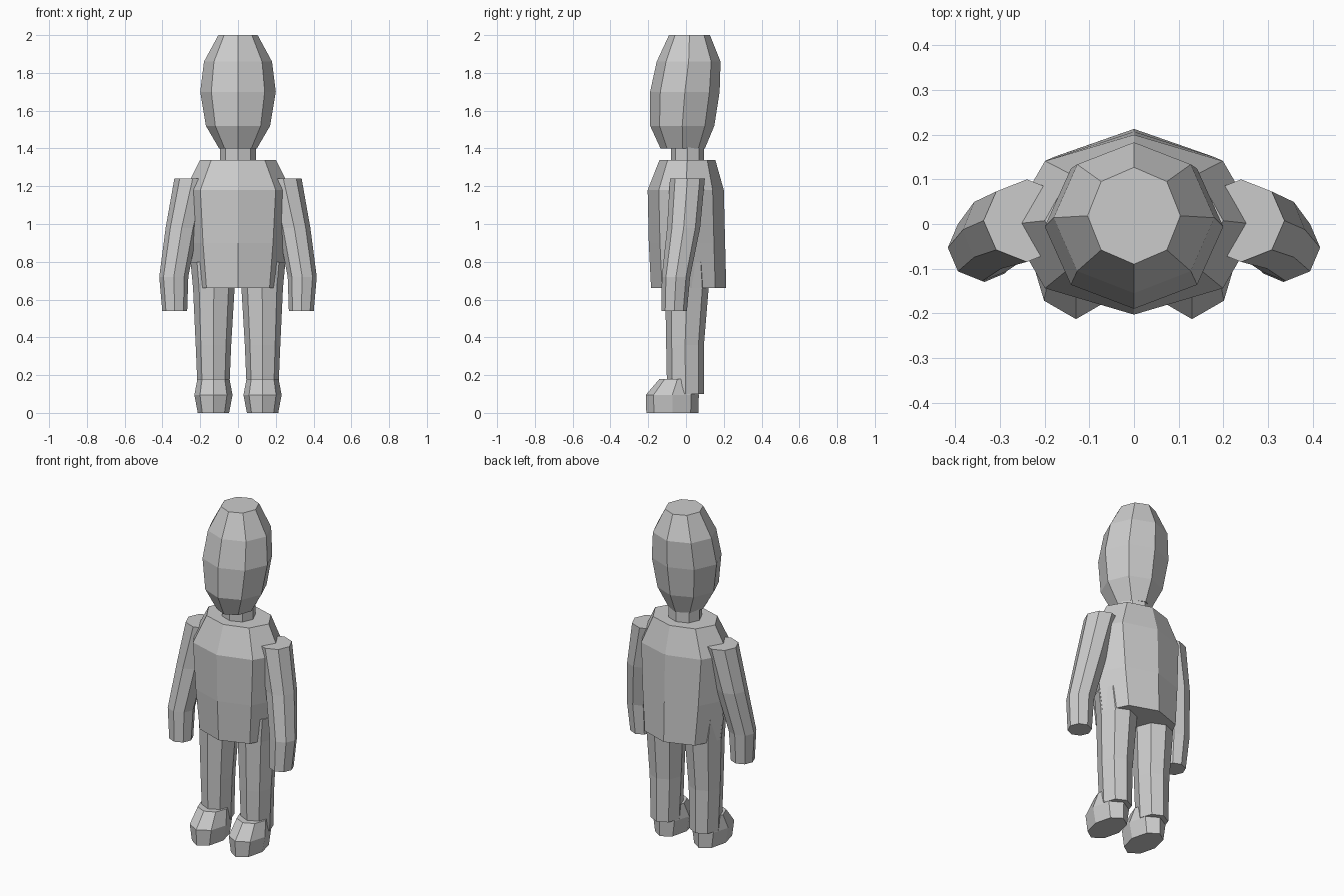
import bpy, bmesh, math

if "Cube" in bpy.data.objects:
    bpy.data.objects.remove(bpy.data.objects["Cube"])

grey = bpy.data.materials.new("plain_grey")
grey.diffuse_color = (0.6, 0.6, 0.6, 1)
grey.use_nodes = True
grey.node_tree.nodes["Principled BSDF"].inputs["Base Color"].default_value = grey.diffuse_color


def loft(name, rings, side=1):
    """Eight-sided lofted part; each ring is (z, centre x, half width, front y, back y)."""
    bm = bmesh.new()
    loops = []
    for z, cx, w, yf, yb in rings:
        cy, d = (yf + yb) / 2, (yb - yf) / 2
        loops.append([bm.verts.new((side * (cx + w * math.cos(i * math.pi / 4)),
                                    cy + d * math.sin(i * math.pi / 4), z))
                      for i in range(8)])
    for a, b in zip(loops, loops[1:]):
        for i in range(8):
            j = (i + 1) % 8
            bm.faces.new((a[i], a[j], b[j], b[i]))
    bm.faces.new(loops[0])
    bm.faces.new(loops[-1])
    bmesh.ops.recalc_face_normals(bm, faces=bm.faces)
    me = bpy.data.meshes.new(name)
    bm.to_mesh(me)
    bm.free()
    me.materials.append(grey)
    ob = bpy.data.objects.new(name, me)
    bpy.context.collection.objects.link(ob)
    return ob


# Head, neck and torso
loft("head", [(1.40, 0, .10, -.135, .10), (1.52, 0, .17, -.19, .15),
              (1.70, 0, .20, -.19, .178), (1.86, 0, .18, -.155, .183),
              (2.00, 0, .104, -.09, .127)])
loft("neck", [(1.32, 0, .095, -.08, .095), (1.42, 0, .095, -.08, .095)])
loft("torso", [(.66, 0, .236, -.185, .213), (.90, 0, .262, -.197, .207),
               (1.18, 0, .282, -.203, .20), (1.34, 0, .20, -.14, .155)])

# Limbs, one per side
for side, label in ((-1, "left"), (1, "right")):
    loft(label + "_arm", [(.54, .335, .066, -.13, .005), (.72, .340, .077, -.128, .022),
                          (.98, .298, .085, -.10, .075), (1.24, .240, .097, -.085, .10)], side)
    loft(label + "_leg", [(.10, .130, .083, -.10, .095), (.36, .130, .094, -.105, .095),
                          (.66, .128, .110, -.11, .12), (.80, .135, .116, -.11, .11)], side)
    loft(label + "_foot", [(0, .130, .083, -.21, .065), (.095, .130, .101, -.213, .068),
                           (.18, .130, .085, -.14, .05)], side)
